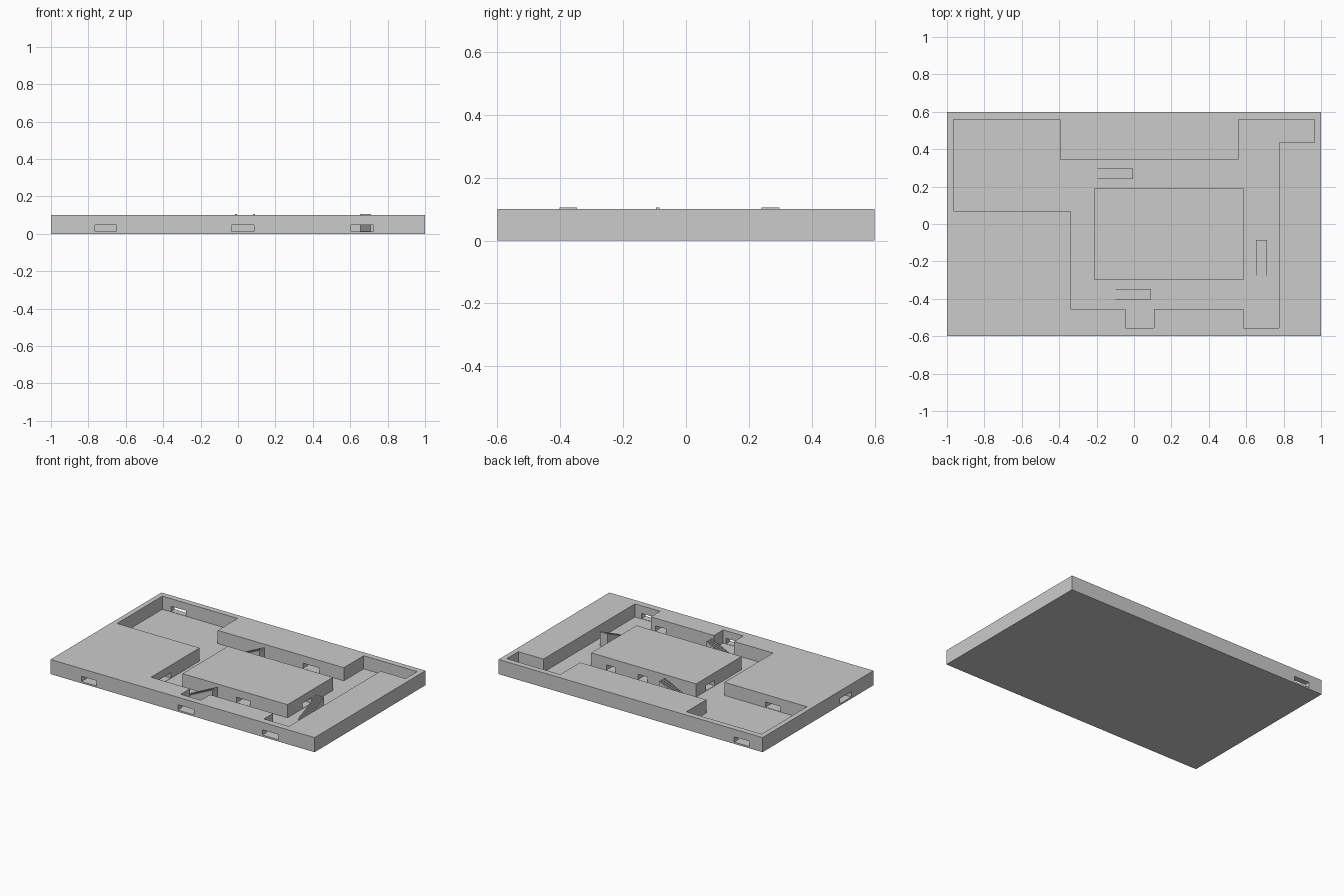
import bpy

if "Cube" in bpy.data.objects:
    bpy.data.objects.remove(bpy.data.objects["Cube"])

FLOOR, TOP = 0.01, 0.1


def prism(name, pts, z0, z1):
    """Upright prism from a counter-clockwise xy outline."""
    n = len(pts)
    verts = [(x, y, z0) for x, y in pts] + [(x, y, z1) for x, y in pts]
    faces = [list(range(n))[::-1], list(range(n, 2 * n))]
    faces += [[i, (i + 1) % n, (i + 1) % n + n, i + n] for i in range(n)]
    me = bpy.data.meshes.new(name)
    me.from_pydata(verts, [], faces)
    ob = bpy.data.objects.new(name, me)
    bpy.context.collection.objects.link(ob)
    return ob


def box(name, x0, x1, y0, y1, z0, z1):
    return prism(name, [(x0, y0), (x1, y0), (x1, y1), (x0, y1)], z0, z1)


def cut(target, cutter):
    """Subtract a cutter and bake the result."""
    mod = target.modifiers.new("cut", 'BOOLEAN')
    mod.operation, mod.solver, mod.object = 'DIFFERENCE', 'EXACT', cutter
    bpy.context.view_layer.objects.active = target
    bpy.ops.object.modifier_apply(modifier=mod.name)
    bpy.data.objects.remove(cutter)


def door(target, x0, x1, y0, y1):
    cut(target, box("door_cutter", x0, x1, y0, y1, FLOOR + 0.002, 0.048))


def stairs(name, low, high, side0, side1, axis, steps=20):
    """Solid fine staircase rising along +x or +y, ending just above the roof."""
    run, rise = (high - low) / steps, (0.105 - FLOOR) / steps
    prof = [(low, FLOOR - 0.003)]
    for i in range(steps):
        z = FLOOR + rise * (i + 1)
        prof += [(low + run * i, z), (low + run * (i + 1), z)]
    prof.append((high, FLOOR - 0.003))
    ob = prism(name, prof[::-1], side0, side1)
    for v in ob.data.vertices:
        a, z, s = v.co
        v.co = (a, s, z) if axis == 'x' else (s, a, z)
    if axis == 'x':
        ob.data.flip_normals()
    return ob


# slab with a sunken courtyard
slab = box("slab", -1, 1, -0.6, 0.6, 0, TOP)
court = [(-0.965, 0.56), (-0.395, 0.56), (-0.395, 0.345), (0.56, 0.345),
         (0.56, 0.56), (0.965, 0.56), (0.965, 0.435), (0.775, 0.435),
         (0.775, -0.555), (0.585, -0.555), (0.585, -0.455), (0.107, -0.455),
         (0.107, -0.555), (-0.045, -0.555), (-0.045, -0.455), (-0.34, -0.455),
         (-0.34, 0.07), (-0.965, 0.07)]
cut(slab, prism("court_cutter", court[::-1], FLOOR, 0.2))

# doorways and passages through the outer walls
for d in [(-0.765, -0.65, -0.7, 0.1), (-1.1, -0.3, -0.36, -0.24),
          (-0.035, 0.085, -0.7, -0.5), (0.605, 0.725, -0.7, -0.5),
          (-0.9, -0.785, 0.5, 0.7), (0.25, 0.375, 0.3, 0.5),
          (0.47, 0.55, -0.54, -0.42)]:
    door(slab, *d)

# centre block with its doorways
block = box("centre_block", -0.21, 0.585, -0.3, 0.19, FLOOR - 0.003, TOP)
for d in [(0.2, 0.3, -0.4, -0.15), (0.4, 0.47, 0.05, 0.3),
          (0.16, 0.23, 0.05, 0.3), (0.45, 0.7, -0.14, -0.04),
          (-0.3, -0.05, -0.01, 0.085)]:
    door(block, *d)

# staircases from the court up to the roof
stairs("front_stairs", -0.11, 0.09, -0.403, -0.347, 'x')
stairs("back_stairs", -0.205, -0.005, 0.24, 0.297, 'x')
stairs("right_stairs", -0.285, -0.085, 0.653, 0.712, 'y')

# make all normals consistent
for ob in bpy.context.collection.objects:
    bpy.context.view_layer.objects.active = ob
    bpy.ops.object.mode_set(mode='EDIT')
    bpy.ops.mesh.select_all(action='SELECT')
    bpy.ops.mesh.normals_make_consistent(inside=False)
    bpy.ops.object.mode_set(mode='OBJECT')
